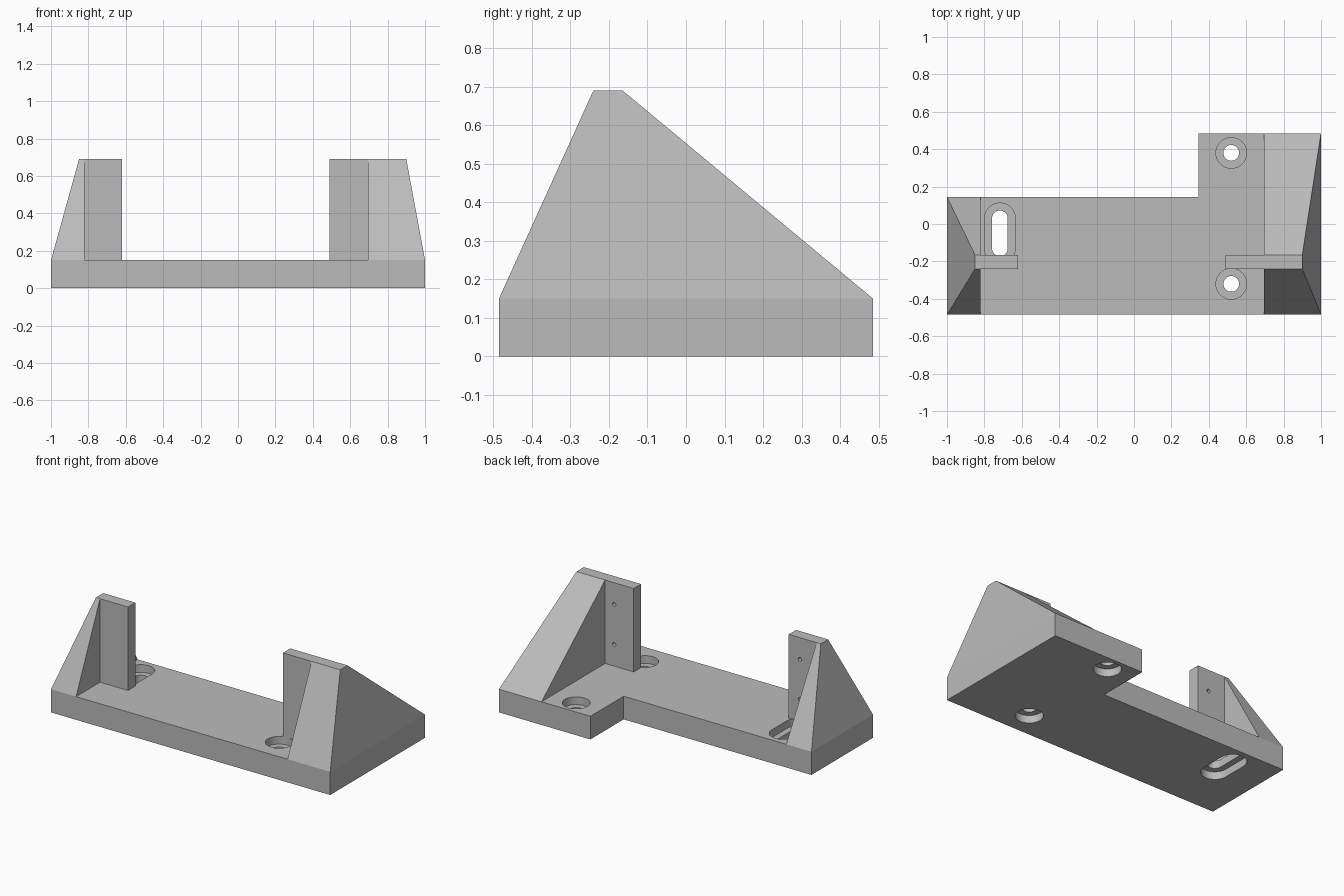
import bpy, bmesh, math

cube = bpy.data.objects.get("Cube")
if cube:
    bpy.data.objects.remove(cube, do_unlink=True)

grey = bpy.data.materials.new("plain grey")
grey.use_nodes = True
colour = (0.5, 0.5, 0.5, 1)
grey.diffuse_color = colour
grey.node_tree.nodes["Principled BSDF"].inputs["Base Color"].default_value = colour

BASE_TOP, TOP = 0.15, 0.69
FRONT, BACK, LEDGE = -0.485, 0.485, 0.145
PLATE_FRONT, PLATE_BACK = -0.24, -0.165


def loft(name, lower, upper, z0, z1):
    """Solid between two matching outlines at two heights."""
    bm = bmesh.new()
    low = [bm.verts.new((x, y, z0)) for x, y in lower]
    high = [bm.verts.new((x, y, z1)) for x, y in upper]
    bm.faces.new(low[::-1])
    bm.faces.new(high)
    for i in range(len(low)):
        j = (i + 1) % len(low)
        bm.faces.new((low[i], low[j], high[j], high[i]))
    bmesh.ops.recalc_face_normals(bm, faces=bm.faces)
    mesh = bpy.data.meshes.new(name)
    bm.to_mesh(mesh)
    bm.free()
    mesh.materials.append(grey)
    obj = bpy.data.objects.new(name, mesh)
    bpy.context.collection.objects.link(obj)
    return obj


def rect(x0, x1, y0, y1):
    return [(x0, y0), (x1, y0), (x1, y1), (x0, y1)]


def pill(x, y0, y1, radius, steps=24):
    """Round outline, stretched along y when y0 and y1 differ."""
    points = []
    for end, start in ((y1, 0), (y0, math.pi)):
        for i in range(steps + 1):
            if y0 == y1 and i == steps:
                continue
            a = start + math.pi * i / steps
            points.append((x + radius * math.cos(a), end + radius * math.sin(a)))
    return points


def combine(obj, tool, operation):
    """Apply a boolean and discard the tool object."""
    mod = obj.modifiers.new(operation.lower(), "BOOLEAN")
    mod.operation, mod.solver, mod.object = operation, "EXACT", tool
    bpy.ops.object.select_all(action="DESELECT")
    bpy.context.view_layer.objects.active = obj
    obj.select_set(True)
    bpy.ops.object.modifier_apply(modifier=mod.name)
    bpy.data.objects.remove(tool, do_unlink=True)


# L-shaped base slab
outline = [(-1, FRONT), (1, FRONT), (1, BACK), (0.345, BACK), (0.345, LEDGE), (-1, LEDGE)]
base = loft("base", outline, outline, 0, BASE_TOP)

# Two round mounting holes and one slot, recessed on both faces
for x, y0, y1 in ((0.52, 0.38, 0.38), (0.52, -0.32, -0.32), (-0.717, -0.13, 0.03)):
    for radius, z0, z1 in ((0.042, -0.1, 0.3), (0.082, 0.1, 0.3), (0.082, -0.1, 0.05)):
        shape = pill(x, y0, y1, radius)
        combine(base, loft("hole_cutter", shape, shape, z0, z1), "DIFFERENCE")

# Uprights: tapered buttress, flat plate and two blind screw holes in the back
uprights = (
    ("left_upright", 0.695, 1, 0.9, 0.49, BACK, 0.63),
    ("right_upright", -0.82, -1, -0.85, -0.62, LEDGE, -0.7),
)
for name, inner, outer, top_outer, plate_end, back, hole_x in uprights:
    upright = loft(name, rect(inner, outer, FRONT, back),
                   rect(inner, top_outer, PLATE_FRONT, PLATE_BACK), BASE_TOP, TOP)
    plate = rect(plate_end, top_outer, PLATE_FRONT, PLATE_BACK)
    combine(upright, loft("plate", plate, plate, BASE_TOP, TOP), "UNION")
    for z in (0.55, 0.29):
        shape = pill(0, 0, 0, 0.012, 8)
        drill = loft("drill", shape, shape, -0.05, 0.05)
        drill.rotation_euler.x = math.pi / 2
        drill.location = (hole_x, PLATE_BACK, z)
        bpy.context.view_layer.update()
        combine(upright, drill, "DIFFERENCE")

# Smooth the round bores, keep every edge crisp
for obj in list(bpy.context.collection.objects):
    if obj.name in ("base", "left_upright", "right_upright"):
        bpy.ops.object.select_all(action="DESELECT")
        bpy.context.view_layer.objects.active = obj
        obj.select_set(True)
        bpy.ops.object.shade_smooth_by_angle(angle=math.radians(25))
